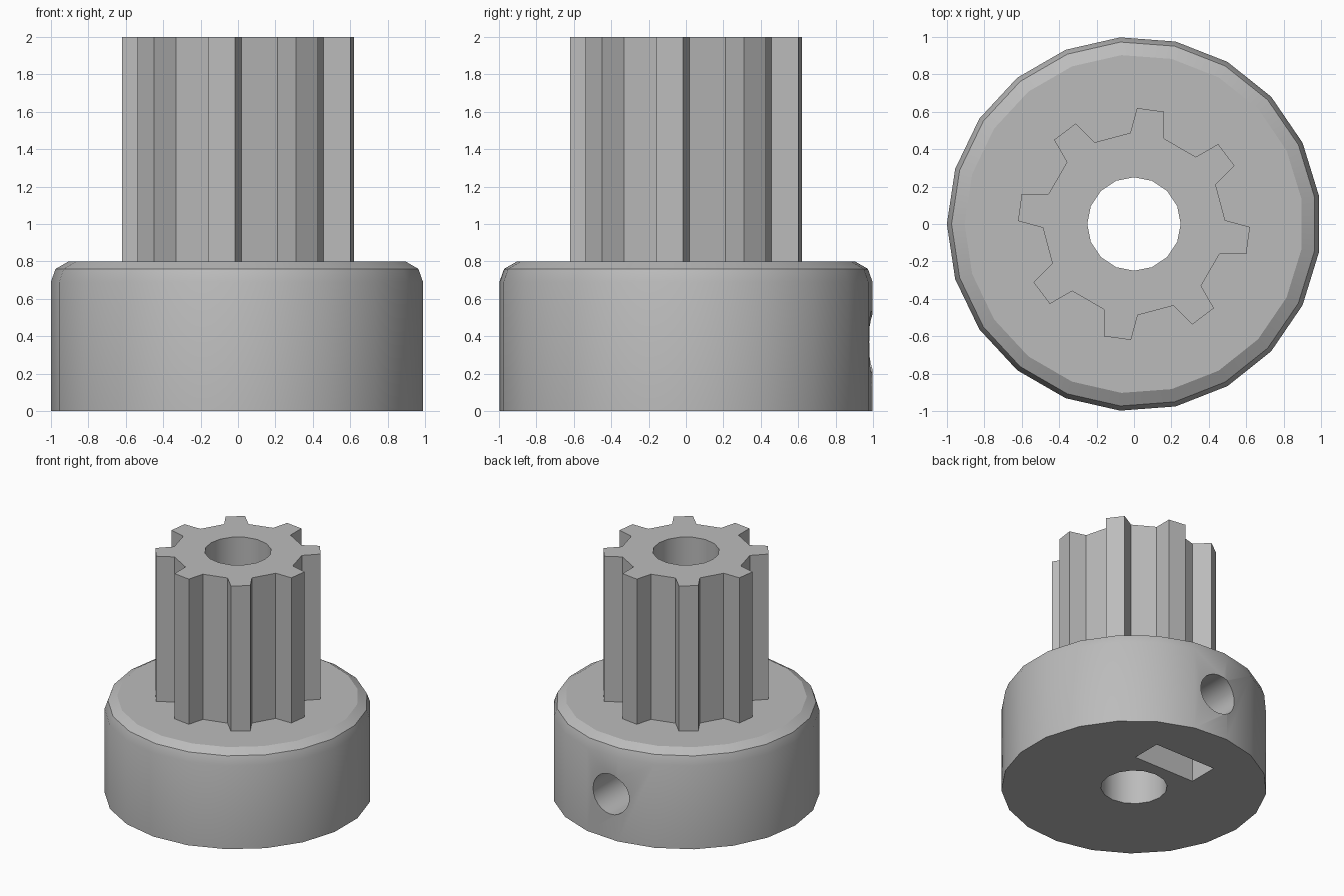
import bpy
import bmesh
from math import sin, cos, pi, radians
from mathutils import Matrix, Vector

if "Cube" in bpy.data.objects:
    bpy.data.objects.remove(bpy.data.objects["Cube"])

grey = bpy.data.materials.new("light_grey")
grey.use_nodes = True
grey.diffuse_color = (0.5, 0.5, 0.5, 1)
grey.node_tree.nodes["Principled BSDF"].inputs["Base Color"].default_value = (0.5, 0.5, 0.5, 1)


def loft(name, rings):
    """Closed solid through a stack of point loops."""
    bm = bmesh.new()
    loops = [[bm.verts.new(p) for p in ring] for ring in rings]
    for low, high in zip(loops, loops[1:]):
        n = len(low)
        for i in range(n):
            j = (i + 1) % n
            bm.faces.new((low[i], low[j], high[j], high[i]))
    bm.faces.new(loops[0][::-1])
    bm.faces.new(loops[-1])
    bmesh.ops.recalc_face_normals(bm, faces=bm.faces[:])
    mesh = bpy.data.meshes.new(name)
    bm.to_mesh(mesh)
    bm.free()
    ob = bpy.data.objects.new(name, mesh)
    bpy.context.collection.objects.link(ob)
    mesh.materials.append(grey)
    return ob


def circle(r, z, sides, start=0.0):
    return [(r * cos(start + 2 * pi * i / sides), r * sin(start + 2 * pi * i / sides), z)
            for i in range(sides)]


def select_only(ob):
    bpy.ops.object.select_all(action='DESELECT')
    ob.select_set(True)
    bpy.context.view_layer.objects.active = ob


def cut(target, cutter):
    select_only(target)
    mod = target.modifiers.new("cut", 'BOOLEAN')
    mod.operation = 'DIFFERENCE'
    mod.solver = 'EXACT'
    mod.object = cutter
    bpy.ops.object.modifier_apply(modifier=mod.name)


# Hub with a rounded upper rim
hub = loft("hub", [circle(r, z, 21, pi) for r, z in
                   ((1, 0), (1, 0.69), (0.975, 0.76), (0.905, 0.8))])

# Toothed drum: one tooth outline repeated eight times
tooth = [Vector(p) for p in ((0.16, 0.457, 0), (0.16, 0.6, 0), (0.016, 0.62, 0), (-0.02, 0.487, 0))]
outline = [Matrix.Rotation(k * pi / 4, 3, 'Z') @ p for k in range(8) for p in tooth]
drum = loft("toothed_drum", [[(p.x, p.y, z) for p in outline] for z in (0.78, 2)])

# Cutters: shaft bore, set screw hole at the back, nut slot from below
bore = loft("bore_cutter", [circle(0.25, z, 16) for z in (-0.5, 2.5)])
screw = loft("screw_cutter", [circle(0.165, z, 24) for z in (0.1, 1.3)])
screw.data.transform(Matrix.Translation((0, 0, 0.37)) @ Matrix.Rotation(radians(-90), 4, 'X'))
slot = loft("slot_cutter", [[(-0.28, 0.35, z), (0.28, 0.35, z), (0.28, 0.6, z), (-0.28, 0.6, z)]
                            for z in (-0.2, 0.65)])

for cutter in (bore, screw, slot):
    cut(hub, cutter)
cut(drum, bore)
for cutter in (bore, screw, slot):
    bpy.data.objects.remove(cutter)

for ob in (hub, drum):
    select_only(ob)
    bpy.ops.object.shade_smooth_by_angle(angle=radians(30))
